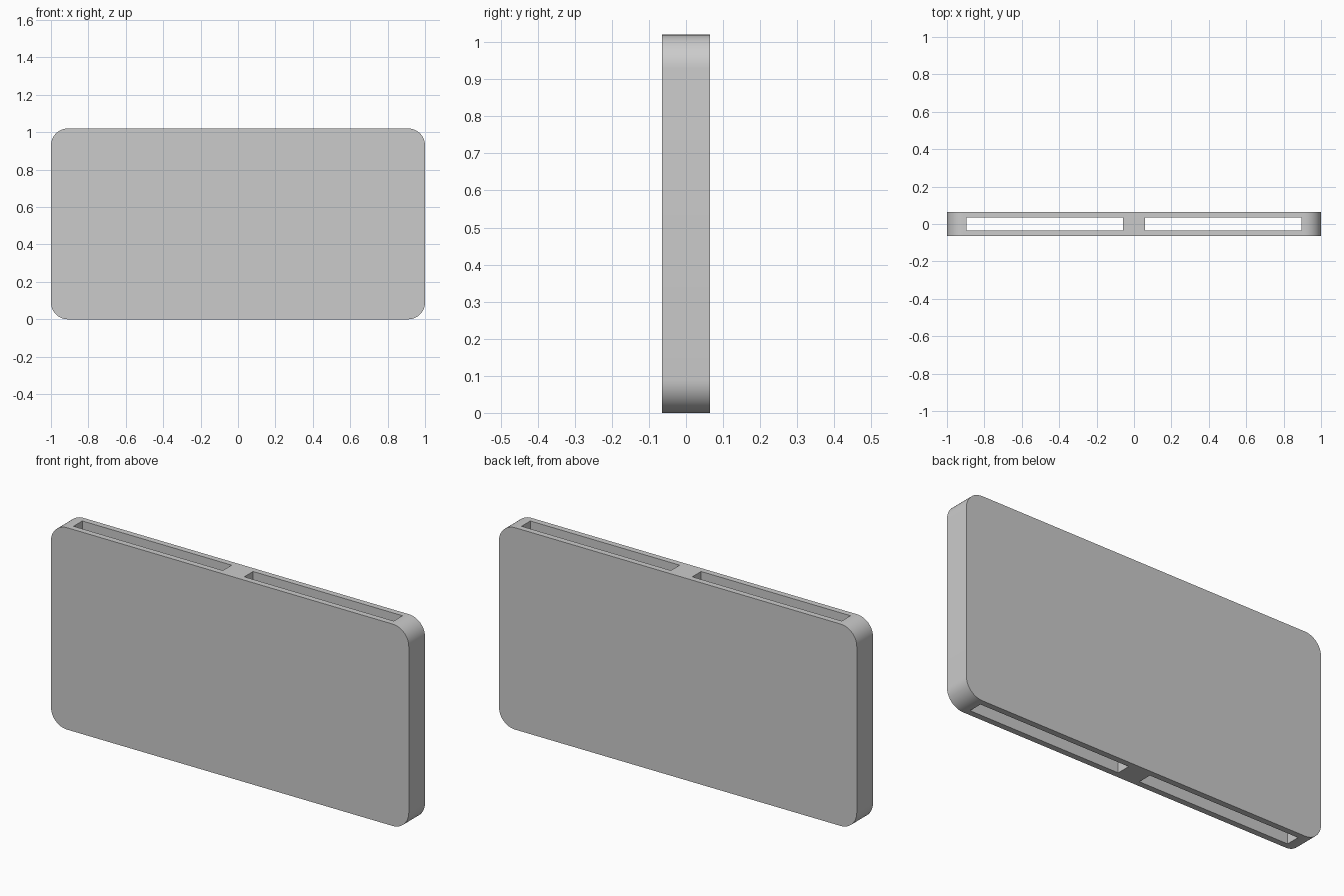
import bpy, bmesh

if "Cube" in bpy.data.objects:
    bpy.data.objects.remove(bpy.data.objects["Cube"])

W, D, H = 2.0, 0.13, 1.02      # overall size
R = 0.09                       # corner radius
SLOT_IN, SLOT_OUT, SLOT_D = 0.06, 0.895, 0.07


def box(name, size, center, radius=0.0):
    """Box with optional rounding of the four edges that run along y."""
    bm = bmesh.new()
    bmesh.ops.create_cube(bm, size=1.0)
    bmesh.ops.scale(bm, vec=size, verts=bm.verts)
    bmesh.ops.translate(bm, vec=center, verts=bm.verts)
    if radius:
        edges = [e for e in bm.edges
                 if abs(e.verts[0].co.y - e.verts[1].co.y) > size[1] * 0.9]
        bmesh.ops.bevel(bm, geom=edges, offset=radius, segments=12,
                        profile=0.5, affect='EDGES')
    mesh = bpy.data.meshes.new(name)
    bm.to_mesh(mesh)
    bm.free()
    obj = bpy.data.objects.new(name, mesh)
    bpy.context.collection.objects.link(obj)
    return obj


# Flat sleeve body with rounded corners
body = box("sleeve_body", (W, D, H), (0, 0, H / 2), R)
bpy.context.view_layer.objects.active = body
body.select_set(True)

# Two slots running right through from top to bottom
for side, label in ((-1, "left"), (1, "right")):
    cutter = box(label + "_slot_cutter",
                 (SLOT_OUT - SLOT_IN, SLOT_D, H + 0.4),
                 (side * (SLOT_IN + SLOT_OUT) / 2, 0, H / 2))
    cutter.hide_render = True
    mod = body.modifiers.new(label + "_slot", 'BOOLEAN')
    mod.operation = 'DIFFERENCE'
    mod.solver = 'EXACT'
    mod.object = cutter
    bpy.ops.object.modifier_apply(modifier=mod.name)
    bpy.data.objects.remove(cutter, do_unlink=True)

# Smooth corners, crisp rims
bpy.ops.object.shade_smooth_by_angle(angle=0.52)
